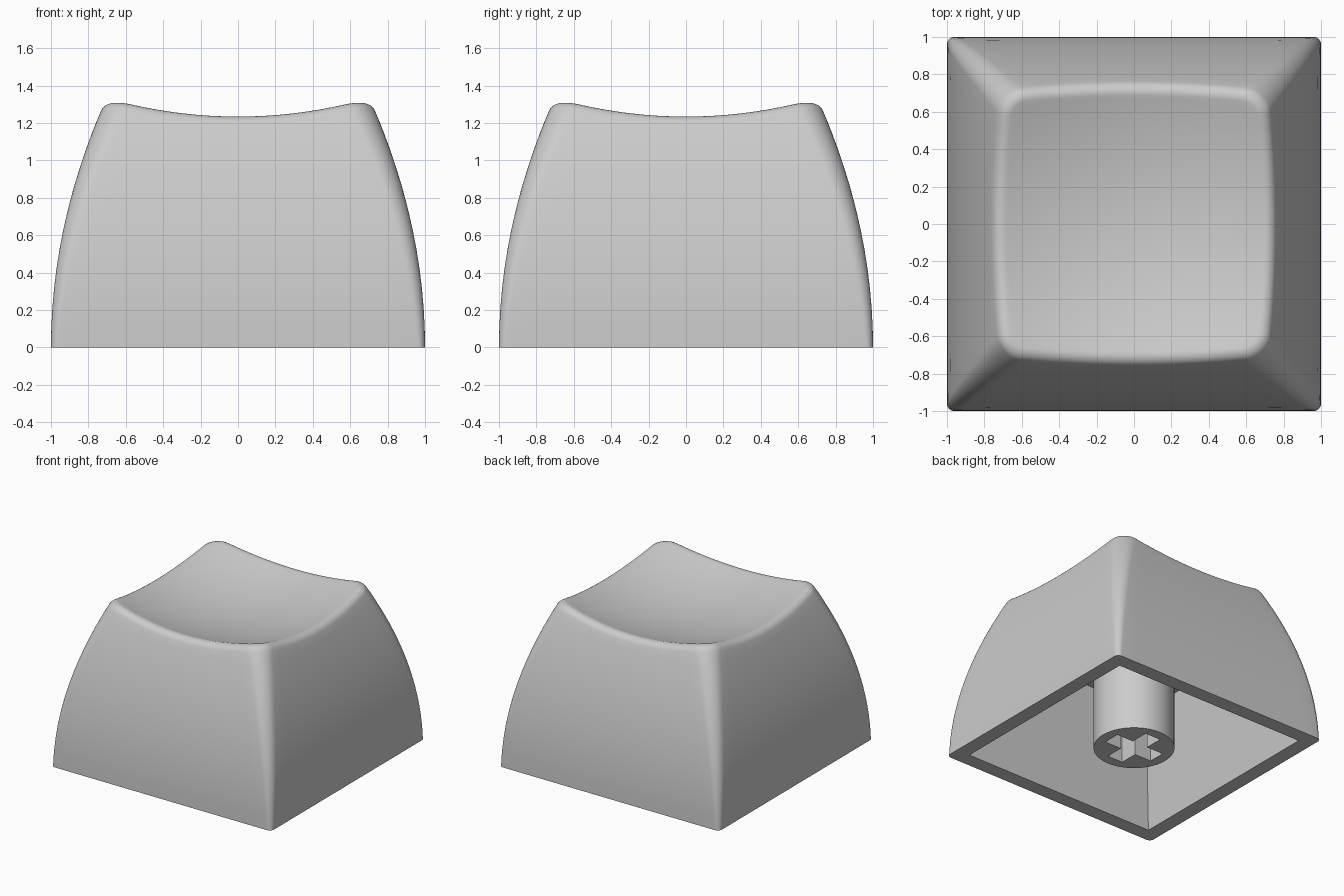
import bpy, bmesh
from math import cos, sin, pi

old = bpy.data.objects.get("Cube")
if old:
    bpy.data.objects.remove(old, do_unlink=True)

# Single plastic colour
plastic = bpy.data.materials.new("grey plastic")
plastic.use_nodes = True
GREY = (0.6, 0.6, 0.6, 1)
plastic.diffuse_color = GREY
plastic.node_tree.nodes["Principled BSDF"].inputs["Base Color"].default_value = GREY

ARC, SIDE = 10, 16            # segments per rounded corner and per side
INNER, CEILING, CEIL_Z = 0.88, 0.75, 0.94
STEM_R, SLOT, SLOT_W, SLOT_DEPTH = 0.305, 0.222, 0.07, 0.4


def dish(x, y):
    """Height of the scooped top."""
    return 1.125 + 0.225 * (x * x + y * y)


def outline(z):
    """Rounded square cross-section of the outer wall at height z, as a function of index."""
    half, r = 1 - 0.167 * z * z, 0.04 + 0.075 * z
    c = half - r
    pts = []
    for q in range(4):
        ca, sa = cos(q * pi / 2), sin(q * pi / 2)
        local = [(half, -c + 2 * c * i / SIDE) for i in range(SIDE)]
        local += [(c + r * cos(a), c + r * sin(a))
                  for a in (pi / 2 * i / ARC for i in range(ARC))]
        pts += [(x * ca - y * sa, x * sa + y * ca) for x, y in local]
    return pts


def bridge(bm, a, b):
    n = len(a)
    return [bm.faces.new((a[i], a[(i + 1) % n], b[(i + 1) % n], b[i])) for i in range(n)]


def loop_edges(bm, ring):
    out = []
    for i, v in enumerate(ring):
        w = ring[(i + 1) % len(ring)]
        out.append(bm.edges.get((v, w)) or bm.edges.new((v, w)))
    return out


def finish(bm, name):
    bmesh.ops.recalc_face_normals(bm, faces=bm.faces)
    mesh = bpy.data.meshes.new(name)
    bm.to_mesh(mesh)
    bm.free()
    mesh.materials.append(plastic)
    obj = bpy.data.objects.new(name, mesh)
    bpy.context.collection.objects.link(obj)
    bpy.ops.object.select_all(action='DESELECT')
    obj.select_set(True)
    bpy.context.view_layer.objects.active = obj
    bpy.ops.object.shade_smooth_by_angle(angle=pi / 6)
    return obj


# Cap shell: curved walls meeting the scooped top
bm = bmesh.new()
count = 4 * (ARC + SIDE)
rim_z = []
for i in range(count):
    z = 1.25
    for _ in range(8):
        z = dish(*outline(z)[i])
    rim_z.append(z)

rings = []
for step in range(13):
    t = step / 12
    ring = []
    for i in range(count):
        z = t * rim_z[i]
        ring.append(bm.verts.new((*outline(z)[i], z)))
    rings.append(ring)
rim = rings[-1]

# Scooped top, rings shrinking towards the centre
for step in range(1, 10):
    s = 1 - step / 10
    rings.append([bm.verts.new((v.co.x * s, v.co.y * s, dish(v.co.x * s, v.co.y * s)))
                  for v in rim])
for a, b in zip(rings, rings[1:]):
    bridge(bm, a, b)
centre = bm.verts.new((0, 0, dish(0, 0)))
last = rings[-1]
for i in range(count):
    bm.faces.new((last[i], last[(i + 1) % count], centre))

# Hollow underside with flat sloping walls and a flat ceiling
corners = [(1, -1), (1, 1), (-1, 1), (-1, -1)]
mouth = [bm.verts.new((x * INNER, y * INNER, 0)) for x, y in corners]
ceiling = [bm.verts.new((x * CEILING, y * CEILING, CEIL_Z)) for x, y in corners]
bridge(bm, mouth, ceiling)
bm.faces.new(ceiling)
bmesh.ops.triangle_fill(bm, edges=loop_edges(bm, rings[0]) + loop_edges(bm, mouth),
                        use_beauty=True)

# Soft rounded rim
bmesh.ops.bevel(bm, geom=loop_edges(bm, rim), offset=0.055, offset_type='OFFSET',
                segments=6, profile=0.5, affect='EDGES', clamp_overlap=False)
finish(bm, "cap_shell")

# Stem: round post with a cross-shaped socket
bm = bmesh.new()
N = 64
low, high = [[bm.verts.new((STEM_R * cos(2 * pi * i / N), STEM_R * sin(2 * pi * i / N), z))
              for i in range(N)] for z in (0, CEIL_Z + 0.02)]
bridge(bm, low, high)
bm.faces.new(high)
cross = []
for q in range(4):
    ca, sa = round(cos(q * pi / 2)), round(sin(q * pi / 2))
    for x, y in ((SLOT, -SLOT_W), (SLOT, SLOT_W), (SLOT_W, SLOT_W)):
        cross.append((x * ca - y * sa, x * sa + y * ca))
opening, floor = [[bm.verts.new((x, y, z)) for x, y in cross] for z in (0, SLOT_DEPTH)]
bridge(bm, opening, floor)
bm.faces.new(floor)
bmesh.ops.triangle_fill(bm, edges=loop_edges(bm, low) + loop_edges(bm, opening),
                        use_beauty=True)
finish(bm, "stem")
